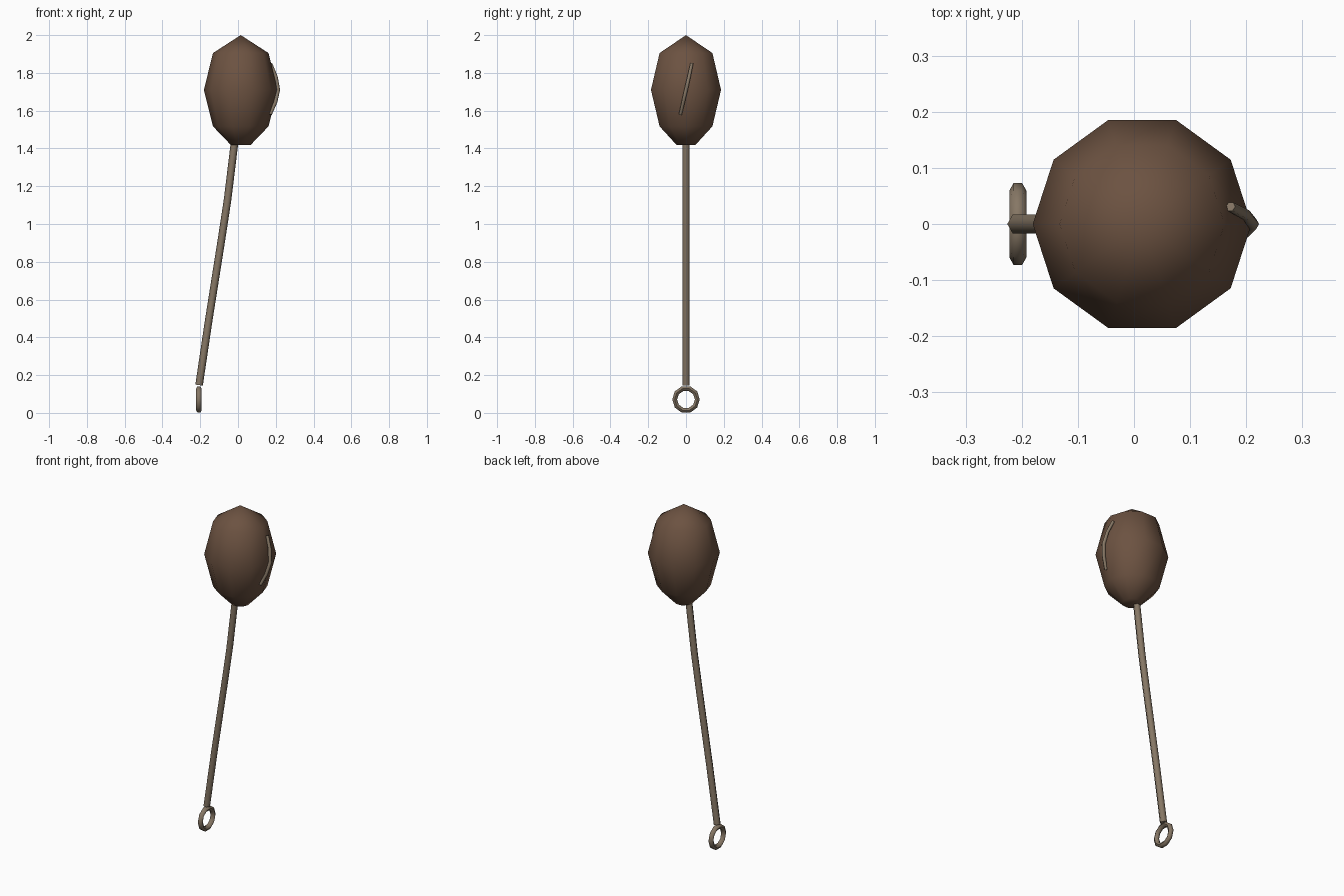
import bpy, bmesh
from math import sin, cos, pi, radians
from mathutils import Vector

if "Cube" in bpy.data.objects:
    bpy.data.objects.remove(bpy.data.objects["Cube"])


def material(name, rgb):
    m = bpy.data.materials.new(name)
    m.diffuse_color = (*rgb, 1)
    m.use_nodes = True
    m.node_tree.nodes["Principled BSDF"].inputs["Base Color"].default_value = m.diffuse_color
    return m


def finish(name, bm, mat, angle):
    bmesh.ops.recalc_face_normals(bm, faces=bm.faces)
    me = bpy.data.meshes.new(name)
    bm.to_mesh(me)
    bm.free()
    me.materials.append(mat)
    ob = bpy.data.objects.new(name, me)
    bpy.context.collection.objects.link(ob)
    bpy.ops.object.select_all(action='DESELECT')
    ob.select_set(True)
    bpy.context.view_layer.objects.active = ob
    bpy.ops.object.shade_smooth_by_angle(angle=radians(angle))
    return ob


def skin(bm, rings, closed=False):
    n = len(rings[0])
    for i in range(len(rings) if closed else len(rings) - 1):
        a, b = rings[i], rings[(i + 1) % len(rings)]
        for k in range(n):
            bm.faces.new((a[k], a[(k + 1) % n], b[(k + 1) % n], b[k]))


def tube(name, path, radii, side, mat, phase=0.0, closed=False, sides=6):
    pts, side = [Vector(p) for p in path], Vector(side)
    last = len(pts) - 1
    bm = bmesh.new()
    rings = []
    for i, p in enumerate(pts):
        if closed:
            t = pts[(i + 1) % len(pts)] - pts[i - 1]
        else:
            t = pts[min(i + 1, last)] - pts[max(i - 1, 0)]
        t.normalize()
        n = side.cross(t).normalized()
        b = t.cross(n)
        angles = [phase + 2 * pi * k / sides for k in range(sides)]
        rings.append([bm.verts.new(p + radii[i] * (cos(a) * n + sin(a) * b)) for a in angles])
    skin(bm, rings, closed)
    if not closed:
        bm.faces.new(rings[0])
        bm.faces.new(rings[-1])
    return finish(name, bm, mat, 62 if closed else 61)


brown = material("bulb_brown", (0.15, 0.085, 0.053))
tan = material("stem_tan", (0.24, 0.185, 0.13))

# Ten-sided bulb head: pointed top, flat base
bm = bmesh.new()
rings = [[bm.verts.new((0.0145 + r * cos(k * pi / 5), r * sin(k * pi / 5), z)) for k in range(10)]
         for r, z in [(0.052, 1.418), (0.147, 1.517), (0.195, 1.71), (0.147, 1.905)]]
skin(bm, rings)
bm.faces.new(rings[0])
tip = bm.verts.new((0.0145, 0, 2.0))
for k in range(10):
    bm.faces.new((rings[-1][k], rings[-1][(k + 1) % 10], tip))
finish("bulb", bm, brown, 60)

# Bent hanging stem
tube("stem", [(-0.206, 0, 0.147), (-0.155, 0, 0.49), (-0.087, 0, 0.92), (-0.055, 0, 1.13), (-0.016, 0, 1.45)],
     [0.02] * 5, (0, 1, 0), tan)

# Ring at the lower end
tube("end_ring", [(-0.207, 0.06 * cos(k * pi / 5), 0.071 + 0.06 * sin(k * pi / 5)) for k in range(10)],
     [0.015] * 10, (1, 0, 0), tan, phase=pi / 2, closed=True)

# Slanted raised vein on the right of the bulb
tube("vein", [(0.17, -0.03, 1.58), (0.198, -0.015, 1.645), (0.212, 0, 1.71), (0.20, 0.016, 1.78), (0.172, 0.031, 1.85)],
     [0.009, 0.01, 0.011, 0.01, 0.009], (0, 1, 0), tan)
